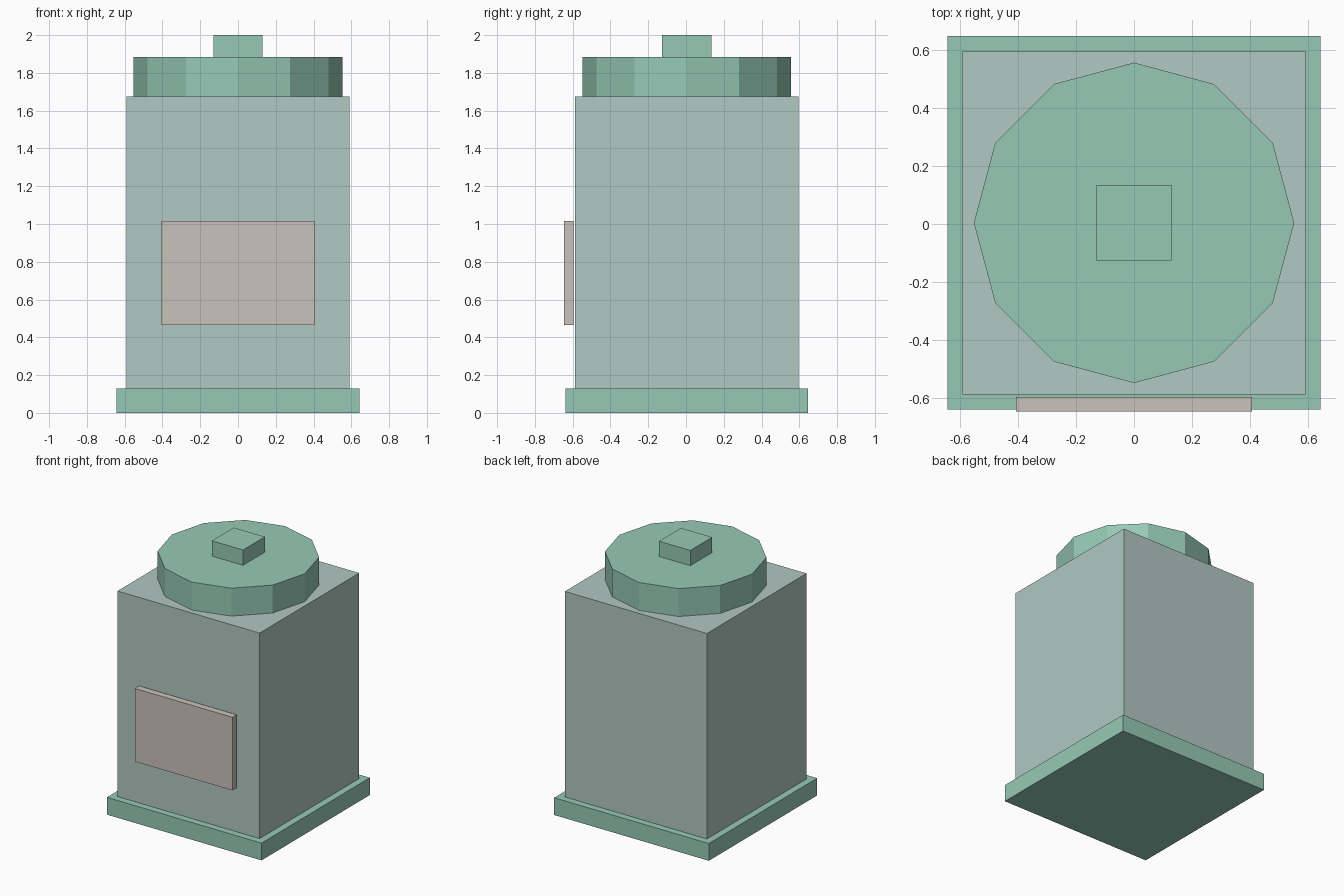
import bpy
import math

if "Cube" in bpy.data.objects:
    bpy.data.objects.remove(bpy.data.objects["Cube"], do_unlink=True)

CENTRE_Y = 0.004


def linear(c):
    c /= 255
    return c / 12.92 if c <= 0.04045 else ((c + 0.055) / 1.055) ** 2.4


def make_material(name, rgb):
    colour = [linear(c) for c in rgb] + [1.0]
    mat = bpy.data.materials.new(name)
    mat.use_nodes = True
    mat.diffuse_color = colour
    shader = next(n for n in mat.node_tree.nodes if n.type == "BSDF_PRINCIPLED")
    shader.inputs["Base Color"].default_value = colour
    return mat


def finish(name, mat):
    obj = bpy.context.object
    obj.name = obj.data.name = name
    obj.data.materials.append(mat)
    bpy.ops.object.transform_apply(location=False, rotation=True, scale=True)
    return obj


def box(name, mat, width, depth, bottom, top, y=CENTRE_Y):
    bpy.ops.mesh.primitive_cube_add(size=1, location=(0, y, (bottom + top) / 2))
    bpy.context.object.scale = (width, depth, top - bottom)
    return finish(name, mat)


def drum(name, mat, sides, radius, bottom, top):
    bpy.ops.mesh.primitive_cylinder_add(
        vertices=sides, radius=radius, depth=top - bottom,
        location=(0, CENTRE_Y, (bottom + top) / 2))
    return finish(name, mat)


green = make_material("mint green", (150, 201, 182))
glass = make_material("pale grey green", (178, 200, 194))
paper = make_material("warm beige", (202, 194, 187))

# Base slab and square body
box("base", green, 1.286, 1.286, 0, 0.13)
box("body", glass, 1.182, 1.182, 0.13, 1.675)

# Blank front label, standing just off the body
box("front_label", paper, 0.812, 0.05, 0.465, 1.015, y=-0.621)

# Twelve-sided lid with a square knob
drum("lid", green, 12, 0.552, 1.675, 1.885)
box("lid_knob", green, 0.26, 0.26, 1.885, 2.0)
